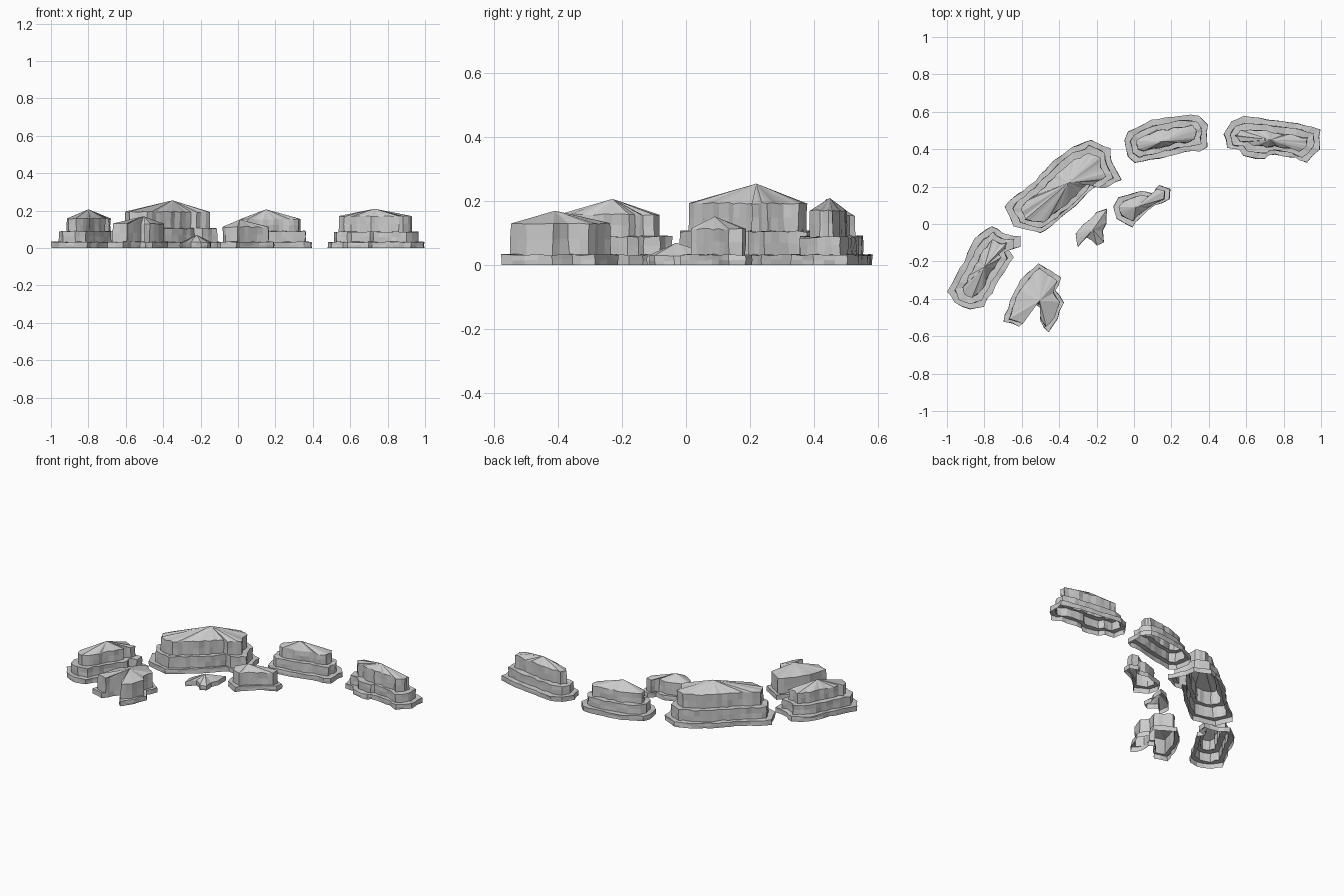
import bpy, bmesh, math, random
from mathutils import Vector, Matrix

if "Cube" in bpy.data.objects:
    bpy.data.objects.remove(bpy.data.objects["Cube"])

random.seed(7)
STEP = 0.04      # spacing of rock facets along an outline
ROUGH = 0.006    # size of the chipped offsets


def shrink(points, angle, d):
    """Pull an outline in by d along and across its long axis."""
    turn = Matrix.Rotation(-math.radians(angle), 2)
    back = turn.transposed()
    pts = [turn @ p for p in points]
    lo = Vector((min(p.x for p in pts), min(p.y for p in pts)))
    hi = Vector((max(p.x for p in pts), max(p.y for p in pts)))
    mid, half = (lo + hi) / 2, (hi - lo) / 2
    out = []
    for p in pts:
        q = p - mid
        q.x *= (half.x - d) / half.x
        q.y *= (half.y - d) / half.y
        out.append(back @ (q + mid))
    return out


def resample(points, counts):
    out = []
    for i, p in enumerate(points):
        q = points[(i + 1) % len(points)]
        out += [p.lerp(q, k / counts[i]) for k in range(counts[i])]
    return out


def jitter(points, r):
    return [p + Vector((random.uniform(-r, r), random.uniform(-r, r))) for p in points]


def cliff(name, outline, angle, tiers, apex):
    """Stepped rock: tiers are (inset, bottom z, top z); a fan of facets meets at the apex."""
    base = [Vector(p) / 100 for p in reversed(outline)]
    counts = [max(1, round((base[(i + 1) % len(base)] - p).length / STEP))
              for i, p in enumerate(base)]
    bm = bmesh.new()
    rings = []
    for n, (d, z0, z1) in enumerate(tiers):
        loop = jitter(resample(shrink(base, angle, d), counts), ROUGH * 0.8)
        # three courses of stone in each tier
        for f in (0, 0.5, 1):
            course = jitter(loop, ROUGH * 0.4)
            wob = 0 if (n == 0 and f == 0) else 0.003
            rings.append([bm.verts.new((p.x, p.y, z0 + (z1 - z0) * f + random.uniform(-wob, wob)))
                          for p in course])
    count = len(rings[0])
    for low, high in zip(rings, rings[1:]):
        for i in range(count):
            j = (i + 1) % count
            bm.faces.new((low[i], low[j], high[j], high[i]))
    # faceted peak
    tip = bm.verts.new(apex)
    top = rings[-1]
    for i in range(count):
        bm.faces.new((top[i], top[(i + 1) % count], tip))
    mesh = bpy.data.meshes.new(name)
    bm.to_mesh(mesh)
    bm.free()
    obj = bpy.data.objects.new(name, mesh)
    bpy.context.collection.objects.link(obj)
    return obj


# Outer arc of large stepped cliffs
cliff("cliff_far_right",
      [(48, 48), (52, 55), (59, 57.5), (75, 55.5), (91, 53), (99.5, 50.5), (99, 40),
       (92.5, 32.5), (86, 36), (72, 37), (70, 34.5), (59, 36.5), (56, 40), (50, 41)],
      -8, [(0, 0, 0.032), (0.03, 0.032, 0.087), (0.065, 0.087, 0.17)], (0.73, 0.45, 0.21))
cliff("cliff_right",
      [(-5, 45), (-3, 49), (9, 55), (25, 58), (35, 58), (39, 53), (39, 41),
       (35, 39), (24, 38), (17, 36), (1, 32.5), (-3, 36)],
      12, [(0, 0, 0.032), (0.03, 0.032, 0.09), (0.06, 0.09, 0.155)], (0.15, 0.44, 0.207))
cliff("cliff_centre",
      [(-69, 9), (-65, 14), (-56, 20), (-45, 32), (-33, 41), (-23, 45), (-13, 40), (-12, 33),
       (-7, 24), (-16, 19), (-21, 20), (-31, 10), (-38, 4), (-50, -5), (-64, -1)],
      43, [(0, 0, 0.032), (0.03, 0.032, 0.105), (0.065, 0.105, 0.193)], (-0.35, 0.22, 0.255))
cliff("cliff_left",
      [(-99.5, -36), (-93, -24), (-85, -8), (-76, -1), (-70, -5), (-61, -7), (-61, -12),
       (-67, -14), (-64, -18), (-69, -25), (-74, -33), (-80, -44), (-88, -46), (-96, -42)],
      62, [(0, 0, 0.032), (0.03, 0.032, 0.09), (0.065, 0.09, 0.157)], (-0.80, -0.23, 0.207))

# Inner arc of smaller outcrops
cliff("forked_outcrop",
      [(-70, -52), (-65, -38), (-60, -30), (-51, -21), (-39, -29), (-42, -36), (-38, -42),
       (-41, -51), (-46, -57.5), (-50, -52), (-49, -45), (-52, -43), (-57, -48), (-61, -55)],
      60, [(0, 0, 0.032), (0.022, 0.032, 0.13)], (-0.505, -0.41, 0.17))
cliff("small_outcrop",
      [(-31, -5), (-27, 0), (-20, 6), (-15, 8), (-14.5, 1), (-17, -4), (-16, -10),
       (-20, -11), (-25, -7), (-30, -12.5)],
      45, [(0, 0, 0.03)], (-0.22, -0.03, 0.07))
cliff("middle_outcrop",
      [(-11, 9), (-8.5, 14), (-1.5, 16.5), (4, 17.5), (10, 16), (14, 20.5), (19, 18.5),
       (19, 13), (11, 10), (6, 6), (-1, -1.5), (-9, 3)],
      25, [(0, 0, 0.032), (0.025, 0.032, 0.112)], (0.01, 0.09, 0.152))
